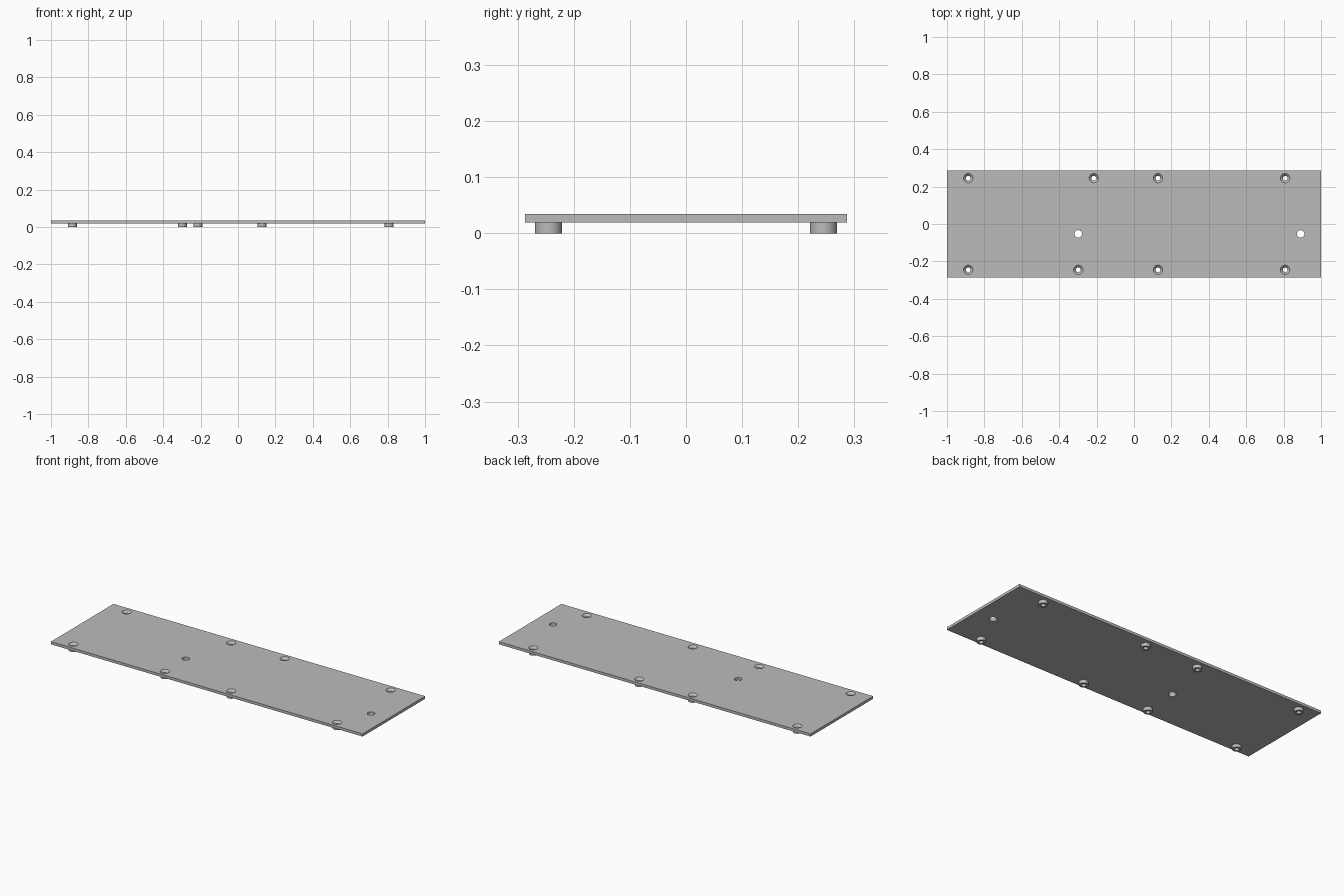
import bpy
import math

if "Cube" in bpy.data.objects:
    bpy.data.objects.remove(bpy.data.objects["Cube"], do_unlink=True)

LENGTH, WIDTH = 2.0, 0.573
BOTTOM, TOP = 0.019, 0.0345
BOSS_R, BORE_R, SINK_R, HOLE_R = 0.024, 0.0125, 0.025, 0.02
ROW_Y = 0.245
SEGMENTS = 40

grey = bpy.data.materials.new("plain grey")
grey.use_nodes = True
colour = (0.5, 0.5, 0.5, 1)
grey.diffuse_color = colour
grey.node_tree.nodes["Principled BSDF"].inputs["Base Color"].default_value = colour


def lathe(name, profile, x, y, closed=False):
    """Turn (radius, height) points round a vertical axis; open profiles get flat caps."""
    n, count = SEGMENTS, len(profile)
    verts = [(r * math.cos(math.tau * i / n), r * math.sin(math.tau * i / n), z)
             for r, z in profile for i in range(n)]
    faces = []
    for k in range(count if closed else count - 1):
        a, b = k * n, (k + 1) % count * n
        faces += [(a + i, a + (i + 1) % n, b + (i + 1) % n, b + i) for i in range(n)]
    if not closed:
        faces += [tuple(reversed(range(n))), tuple(range((count - 1) * n, count * n))]
    mesh = bpy.data.meshes.new(name)
    mesh.from_pydata(verts, [], faces)
    mesh.materials.append(grey)
    obj = bpy.data.objects.new(name, mesh)
    obj.location = (x, y, 0)
    bpy.context.collection.objects.link(obj)
    return obj


def activate(obj):
    bpy.ops.object.select_all(action="DESELECT")
    obj.select_set(True)
    bpy.context.view_layer.objects.active = obj


# Flat base plate
bpy.ops.mesh.primitive_cube_add(size=1, location=(0, 0, (BOTTOM + TOP) / 2))
plate = bpy.context.object
plate.name = "base_plate"
plate.dimensions = (LENGTH, WIDTH, TOP - BOTTOM)
bpy.ops.object.transform_apply(location=True, scale=True)
plate.data.materials.append(grey)

# Screw positions along the back and front edges
screws = [(x, ROW_Y) for x in (-0.886, -0.215, 0.128, 0.808)]
screws += [(x, -ROW_Y) for x in (-0.886, -0.298, 0.128, 0.808)]
cutters = []
sink_z = TOP - (SINK_R - BORE_R)
sink = [(BORE_R, 0), (BORE_R, sink_z), (SINK_R, TOP), (SINK_R, TOP + 0.01)]
ring = [(BORE_R, 0), (BOSS_R, 0), (BOSS_R, BOTTOM), (BORE_R, BOTTOM)]

# Hollow round bosses under the plate, with countersunk bores above
for i, (x, y) in enumerate(screws, 1):
    boss = lathe(f"screw_boss_{i}", ring, x, y, closed=True)
    activate(boss)
    bpy.ops.object.shade_smooth_by_angle(angle=math.radians(30))
    cutters.append(lathe(f"countersink_cutter_{i}", sink, x, y))

# Two plain through holes
for i, x in enumerate((-0.298, 0.891), 1):
    cutters.append(lathe(f"hole_cutter_{i}", [(HOLE_R, 0), (HOLE_R, TOP + 0.01)], x, -0.053))

# Cut every hole in the plate
activate(plate)
for cutter in cutters:
    cutter.hide_render = True
    cut = plate.modifiers.new(cutter.name, "BOOLEAN")
    cut.operation = "DIFFERENCE"
    cut.solver = "EXACT"
    cut.object = cutter
    bpy.ops.object.modifier_apply(modifier=cut.name)
for cutter in cutters:
    bpy.data.objects.remove(cutter, do_unlink=True)
bpy.ops.object.shade_smooth_by_angle(angle=math.radians(30))
